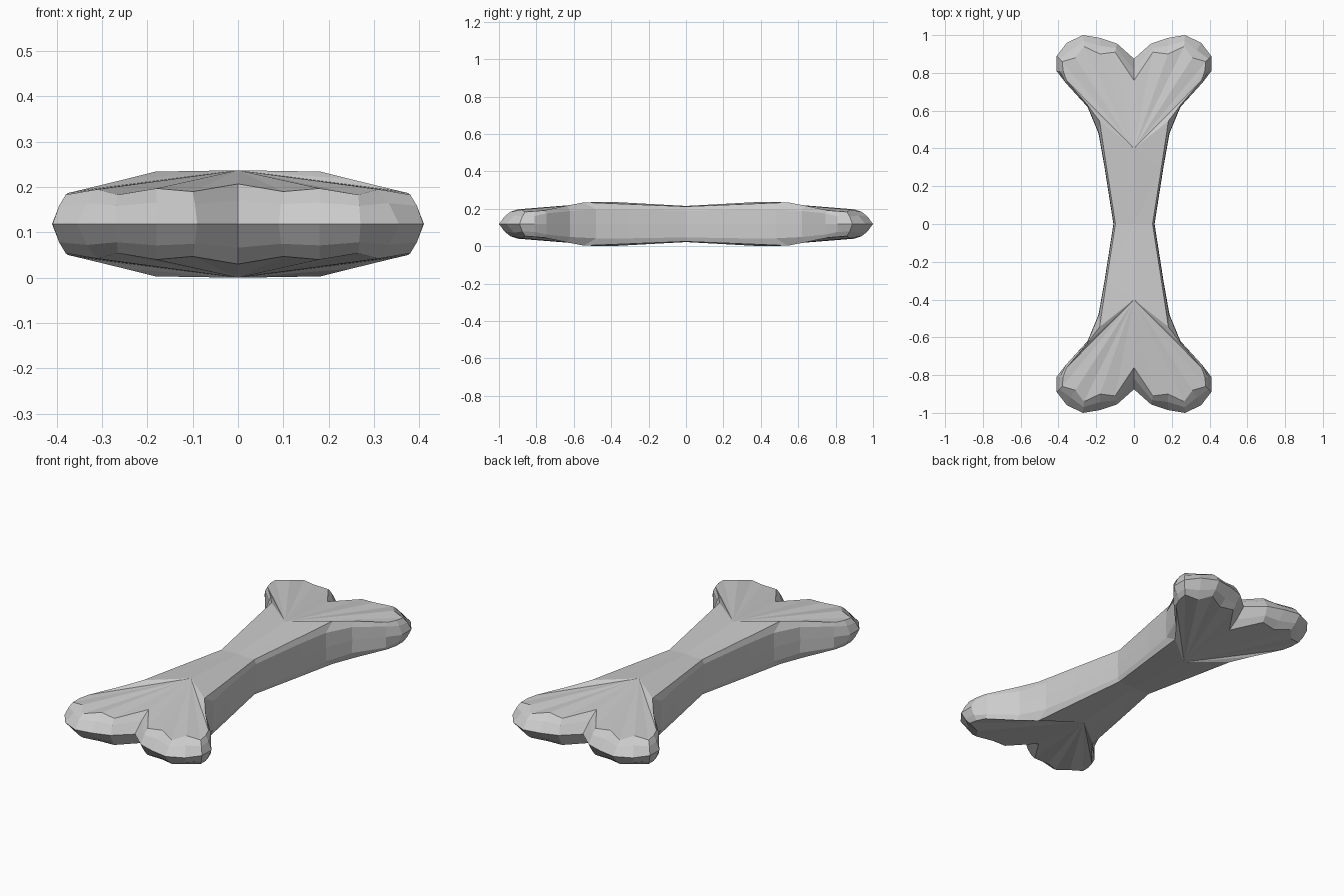
import bpy, bmesh

if "Cube" in bpy.data.objects:
    bpy.data.objects.remove(bpy.data.objects["Cube"])

MID = 0.1185  # height of the horizontal symmetry plane

# One quarter of the outline, waist to notch: widest edge (x, y) and top rim (x, y, z)
edge = [(.109, 0), (.156, .3), (.188, .48), (.246, .62), (.36, .745), (.41, .81),
        (.409, .89), (.355, .96), (.27, 1.0), (.18, .985), (.09, .955), (0, .875)]
rim = [(.098, 0, .212), (.145, .3, .224), (.182, .545, .234), (.25, .635, .217),
       (.357, .76, .191), (.375, .81, .187), (.38, .86, .183), (.31, .88, .195),
       (.265, .94, .183), (.18, .9, .197), (.1, .91, .19), (0, .76, .207)]
shaft_wall = [.19, .195, .195, .188, .175]  # top of the flat side wall along the shaft

bm = bmesh.new()


def vert(x, y, z):
    return bm.verts.new((x, y, z - MID))


# Side wall and bevel of one eighth of the bone
lower, middle, upper = [], [], []
for i, ((ex, ey), (rx, ry, rz)) in enumerate(zip(edge, rim)):
    lower.append(vert(ex, ey, MID))
    if i < len(shaft_wall):
        middle.append(vert(ex - .002 if i < 4 else ex, ey, shaft_wall[i]))
    else:
        middle.append(vert((ex + rx) / 2, (ey + ry) / 2, (MID + rz) / 2 + .008))
    upper.append(vert(rx, ry, rz))
for a, b in ((lower, middle), (middle, upper)):
    for i in range(len(edge) - 1):
        bm.faces.new((a[i], a[i + 1], b[i + 1], b[i]))

# Top surface: shaft panels, then a fan over the knuckle
waist, crown = vert(0, 0, .215), vert(0, .4, .237)
bm.faces.new((waist, upper[0], upper[1]))
bm.faces.new((waist, upper[1], crown))
for i in range(1, len(edge) - 1):
    bm.faces.new((crown, upper[i], upper[i + 1]))

mesh = bpy.data.meshes.new("bone")
bm.to_mesh(mesh)
bm.free()
bone = bpy.data.objects.new("bone", mesh)
bpy.context.collection.objects.link(bone)
bone.location.z = MID

# Mirror to the full bone
mirror = bone.modifiers.new("mirror", "MIRROR")
mirror.use_axis = (True, True, True)
mirror.use_mirror_merge = True
mirror.merge_threshold = 0.0005
